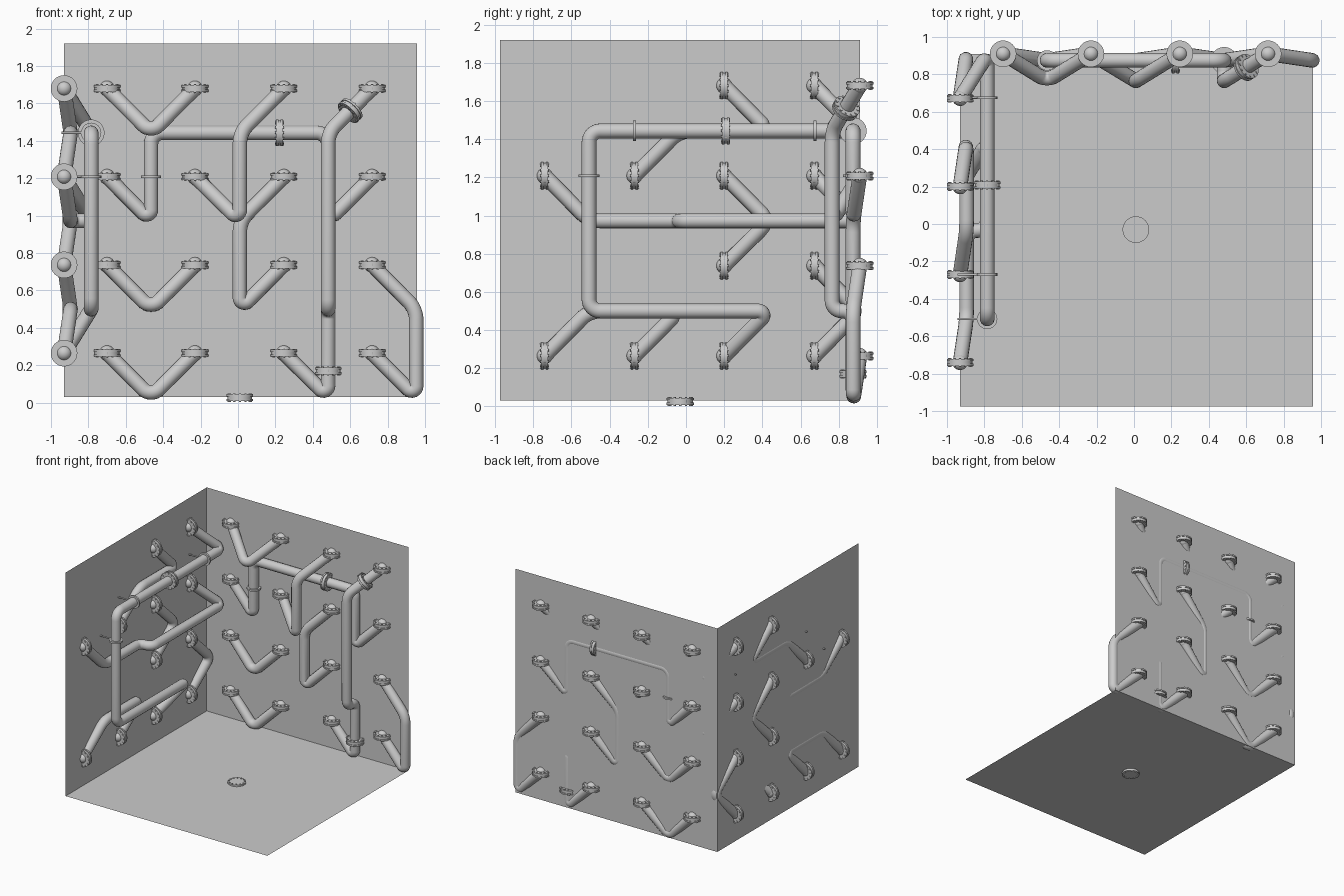
import bpy, bmesh, math
from mathutils import Vector, Matrix

if "Cube" in bpy.data.objects:
    bpy.data.objects.remove(bpy.data.objects["Cube"])

WX, WY, FZ = -0.93, 0.91, 0.03        # left wall x, back wall y, floor z
R = 0.039                             # pipe radius
NEAR, FAR = 0.035, 0.145              # pipe offsets from the wall
link = bpy.context.collection.objects.link


def plane(name, pts):
    me = bpy.data.meshes.new(name)
    me.from_pydata(pts, [], [(0, 1, 2, 3)])
    link(bpy.data.objects.new(name, me))


def cyl(bm, r, h, z=0, sides=40, x=0, y=0):
    bmesh.ops.create_cone(bm, cap_ends=True, segments=sides, radius1=r, radius2=r,
                          depth=h, matrix=Matrix.Translation((x, y, z)))


def flange_mesh(name, dome):
    bm = bmesh.new()
    for z in (-0.0125, 0.0125):
        cyl(bm, 0.071, 0.012, z)
    cyl(bm, 0.066, 0.014)
    for i in range(12):
        a = math.tau * i / 12
        cyl(bm, 0.0065, 0.047, 0, 6, 0.06 * math.cos(a), 0.06 * math.sin(a))
    if dome:
        bmesh.ops.create_uvsphere(bm, u_segments=32, v_segments=16, radius=0.041)
    return finish(name, bm)


def finish(name, bm):
    me = bpy.data.meshes.new(name)
    bm.to_mesh(me)
    bm.free()
    for p in me.polygons:
        p.use_smooth = True
    me.set_sharp_from_angle(angle=math.radians(35))
    return me


def place(name, me, loc, axis):
    ob = bpy.data.objects.new(name, me)
    ob.location = loc
    ob.rotation_euler = Vector(axis).to_track_quat('Z', 'Y').to_euler()
    link(ob)


def rounded(pts, d=0.06, n=8):
    # replace each corner by an arc-like curve with a fixed tangent length
    pts = [Vector(p) for p in pts]
    out = [pts[0]]
    for a, b, c in zip(pts, pts[1:], pts[2:]):
        k = min(d, (a - b).length * 0.48, (c - b).length * 0.48)
        u, v = (a - b).normalized(), (c - b).normalized()
        half = u.angle(v) / 2
        r = k * math.tan(half)
        m = (u + v).normalized()
        ctr = b + m * (k / math.cos(half))
        s, e = b + u * k - ctr, b + v * k - ctr
        ang = s.angle(e)
        for i in range(n + 1):
            t = i / n
            out.append(ctr + (s * math.sin((1 - t) * ang) + e * math.sin(t * ang)) / math.sin(ang))
    return out + [pts[-1]]


def pipe(name, pts):
    pts = rounded(pts)
    cu = bpy.data.curves.new(name, 'CURVE')
    cu.dimensions = '3D'
    cu.bevel_depth = R
    cu.bevel_resolution = 6
    cu.use_fill_caps = True
    sp = cu.splines.new('POLY')
    sp.points.add(len(pts) - 1)
    for q, p in zip(sp.points, pts):
        q.co = (*p, 1)
    sp.use_smooth = True
    ob = bpy.data.objects.new(name, cu)
    link(ob)
    bpy.ops.object.select_all(action='DESELECT')
    bpy.context.view_layer.objects.active = ob
    ob.select_set(True)
    bpy.ops.object.convert(target='MESH')
    bpy.ops.object.shade_smooth_by_angle(angle=math.radians(50))


# room: floor and two walls
X1, Y0, Z1 = 0.957, -0.975, 1.92
plane("floor", [(WX, Y0, FZ), (X1, Y0, FZ), (X1, WY, FZ), (WX, WY, FZ)])
plane("back_wall", [(WX, WY, FZ), (X1, WY, FZ), (X1, WY, Z1), (WX, WY, Z1)])
plane("left_wall", [(WX, Y0, FZ), (WX, WY, FZ), (WX, WY, Z1), (WX, Y0, Z1)])

# flange positions and the pipe nodes halfway between them
fx = (-0.70, -0.23, 0.245, 0.717)
fy = (-0.74, -0.27, 0.20, 0.672)
fz = (1.68, 1.208, 0.737, 0.265)
nx = (-0.465, 0.01, 0.482, 0.953)
ny = (-0.508, -0.035, 0.436, 0.905)
nz = (1.443, 0.972, 0.50, 0.03)

end_flange = flange_mesh("end_flange", True)
joint_flange = flange_mesh("joint_flange", False)


def back(name, start, nodes, end):
    pts = [(nx[i], WY - d, nz[j]) for i, j, d in nodes]
    a, b = [(fx[i], WY, fz[j]) for i, j in (start, end)]
    pipe("back_pipe_" + name, [a, *pts, b])
    for p in (a, b):
        place("back_wall_flange", end_flange, p, (0, 0, 1))


def left(name, start, nodes, end):
    pts = [(WX + d, ny[i], nz[j]) for i, j, d in nodes]
    a, b = [(WX, fy[i], fz[j]) for i, j in (start, end)]
    pipe("left_pipe_" + name, [a, *pts, b])
    for p in (a, b):
        place("left_wall_flange", end_flange, p, (0, 1, 0))


N, F = NEAR, FAR
# back wall pipes: (column, row) flanges, (column, row, depth) nodes
back("upper_elbow", (0, 0), [(0, 0, F)], (1, 0))
back("middle_elbow", (0, 2), [(0, 2, N)], (1, 2))
back("lower_elbow", (0, 3), [(0, 3, N)], (1, 3))
back("arch", (0, 1), [(0, 1, N), (0, 0, N), (2, 0, N), (2, 1, N)], (3, 1))
back("riser", (3, 0), [(2, 0, F), (2, 2, F), (2, 2, N), (2, 3, N)], (2, 3))
back("zigzag", (2, 0), [(1, 0, F), (1, 1, F)], (1, 1))
back("bracket", (2, 1), [(1, 1, N), (1, 2, N)], (2, 2))
back("edge_bracket", (3, 2), [(3, 2, N), (3, 3, N)], (3, 3))

# left wall pipes
left("main", (3, 0), [(3, 0, F), (0, 0, F), (0, 2, F), (2, 2, F)], (2, 3))
left("middle", (0, 1), [(0, 1, N), (1, 1, N), (1, 1, F), (3, 1, F)], (3, 1))
left("upper", (2, 0), [(2, 0, N), (1, 0, N)], (1, 1))
left("elbow", (2, 1), [(2, 1, N)], (2, 2))
left("corner_elbow", (3, 2), [(3, 2, N)], (3, 3))
left("lower", (1, 3), [(1, 2, N), (0, 2, N)], (0, 3))

# bolted joints along the pipes and the floor drain flange
place("arch_joint", joint_flange, (0.222, WY - N, nz[0]), (1, 0, 0))
a, b = Vector((fx[3], WY, fz[0])), Vector((nx[2], WY - F, nz[0]))
place("riser_upper_joint", joint_flange, a.lerp(b, 0.5), a - b)
place("riser_lower_joint", joint_flange, (nx[2], WY - N, 0.17), (0, 0, 1))
place("main_joint", joint_flange, (WX + F, 0.208, nz[0]), (0, 1, 0))
place("floor_flange", joint_flange, (0.01, -0.03, 0.027), (0, 0, 1))

# clamps with a thin rod to the wall
bm = bmesh.new()
cyl(bm, 0.054, 0.015)
clamp = finish("clamp_ring", bm)
bm = bmesh.new()
cyl(bm, 0.006, F + 0.015, 0, 12)
rod = finish("clamp_rod", bm)
place("arch_clamp", clamp, (nx[0], WY - N, 1.208), (0, 0, 1))
for y, z, axis in ((0.675, nz[0], (0, 1, 0)), (-0.27, nz[0], (0, 1, 0)), (ny[0], 1.208, (0, 0, 1))):
    place("main_clamp", clamp, (WX + F, y, z), axis)
    place("main_clamp_rod", rod, (WX + F / 2 - 0.0075, y, z), (1, 0, 0))
